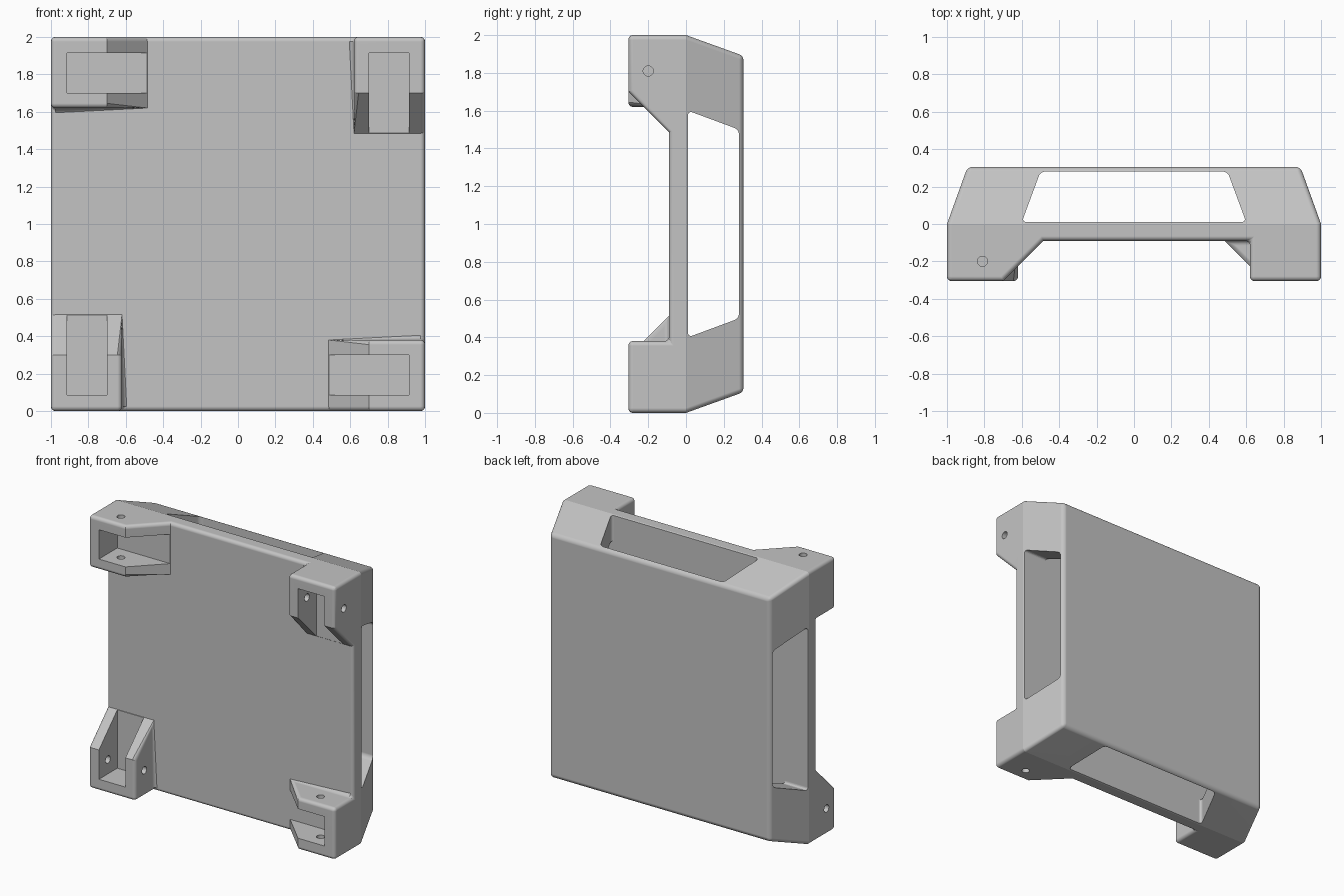
import bpy, bmesh, math
from mathutils import Matrix

if "Cube" in bpy.data.objects:
    bpy.data.objects.remove(bpy.data.objects["Cube"], do_unlink=True)


def finish(name, bm):
    bmesh.ops.recalc_face_normals(bm, faces=bm.faces)
    mesh = bpy.data.meshes.new(name)
    bm.to_mesh(mesh)
    bm.free()
    obj = bpy.data.objects.new(name, mesh)
    bpy.context.collection.objects.link(obj)
    return obj


def prism(name, points, low, high, turn=0, rounding=0):
    """Profile in x, y pulled along z, then turned by quarters about y."""
    bm = bmesh.new()
    rings = [[bm.verts.new((x, y, z)) for x, y in points] for z in (low, high)]
    bm.faces.new(rings[0])
    bm.faces.new(rings[1])
    count = len(points)
    for i in range(count):
        j = (i + 1) % count
        bm.faces.new((rings[0][i], rings[0][j], rings[1][j], rings[1][i]))
    if rounding:
        long_edges = [e for e in bm.edges
                      if abs(e.verts[0].co.z - e.verts[1].co.z) > 0.1]
        bmesh.ops.bevel(bm, geom=long_edges, offset=rounding, segments=6,
                        profile=0.5, affect='EDGES')
    bm.transform(Matrix.Rotation(turn * math.pi / 2, 4, 'Y'))
    return finish(name, bm)


def stacked_squares(name, sections):
    """Solid through square sections given as (y, half width)."""
    bm = bmesh.new()
    rings = [[bm.verts.new((sx * h, y, sz * h))
              for sx, sz in ((-1, -1), (1, -1), (1, 1), (-1, 1))]
             for y, h in sections]
    bm.faces.new(rings[0])
    bm.faces.new(rings[-1])
    for a, b in zip(rings, rings[1:]):
        for i in range(4):
            j = (i + 1) % 4
            bm.faces.new((a[i], a[j], b[j], b[i]))
    return finish(name, bm)


def apply_modifiers(obj):
    graph = bpy.context.evaluated_depsgraph_get()
    mesh = bpy.data.meshes.new_from_object(obj.evaluated_get(graph))
    obj.modifiers.clear()
    obj.data = mesh


def combine(obj, tool, operation):
    mod = obj.modifiers.new("combine", 'BOOLEAN')
    mod.operation = operation
    mod.solver = 'EXACT'
    mod.object = tool
    apply_modifiers(obj)
    bpy.data.objects.remove(tool, do_unlink=True)


# Oversized slab with four corner feet, trimmed to the outer envelope
body = stacked_squares("mounting_frame", [(-0.09, 1.3), (0.5, 1.3)])
foot = [(-1.2, -0.5), (-0.895, -0.5), (-0.45, -0.055), (-0.45, -0.05), (-1.2, -0.05)]
for turn in range(4):
    combine(body, prism("foot", foot, 0.62, 1.2, turn), 'UNION')
envelope = stacked_squares("envelope", [(-0.305, 1), (0, 1), (0.305, 0.89)])
combine(body, envelope, 'INTERSECT')

# Clean flat faces, then round the outer edges
bm = bmesh.new()
bm.from_mesh(body.data)
bmesh.ops.remove_doubles(bm, verts=bm.verts, dist=0.0001)
bmesh.ops.dissolve_limit(bm, angle_limit=math.radians(1), verts=bm.verts, edges=bm.edges)
bm.to_mesh(body.data)
bm.free()
bevel = body.modifiers.new("rounding", 'BEVEL')
bevel.limit_method = 'ANGLE'
bevel.angle_limit = math.radians(50)
bevel.width = 0.025
bevel.segments = 6
apply_modifiers(body)

# Hollow core and the windows through both pairs of sides
combine(body, stacked_squares("core", [(0.007, 0.81), (0.283, 0.73)]), 'DIFFERENCE')
window = [(-0.6, 0.01), (0.6, 0.01), (0.5, 0.28), (-0.5, 0.28)]
for turn in range(2):
    combine(body, prism("window", window, -1.5, 1.5, turn, 0.025), 'DIFFERENCE')

# Open channel and cross pin hole in every foot
channel = [(-0.915, -0.6), (-0.3, -0.6), (-0.3, -0.092), (-0.915, -0.092)]
steps = [math.tau * i / 24 for i in range(24)]
hole = [(-0.81 + 0.027 * math.cos(a), -0.2 + 0.027 * math.sin(a)) for a in steps]
for turn in range(4):
    combine(body, prism("channel", channel, 0.7, 0.915, turn), 'DIFFERENCE')
    combine(body, prism("pin_hole", hole, 0.5, 1.2, turn), 'DIFFERENCE')

# Stand the frame on the floor, colour and shade it
body.data.transform(Matrix.Translation((0, 0, 1)))
grey = bpy.data.materials.new("light_grey")
grey.use_nodes = True
colour = (0.55, 0.55, 0.55, 1)
grey.diffuse_color = colour
grey.node_tree.nodes["Principled BSDF"].inputs["Base Color"].default_value = colour
body.data.materials.clear()
body.data.materials.append(grey)
for face in body.data.polygons:
    face.material_index = 0

bpy.ops.object.select_all(action='DESELECT')
body.select_set(True)
bpy.context.view_layer.objects.active = body
bpy.ops.object.shade_smooth_by_angle(angle=math.radians(19))
weighted = body.modifiers.new("even_shading", 'WEIGHTED_NORMAL')
weighted.keep_sharp = True
